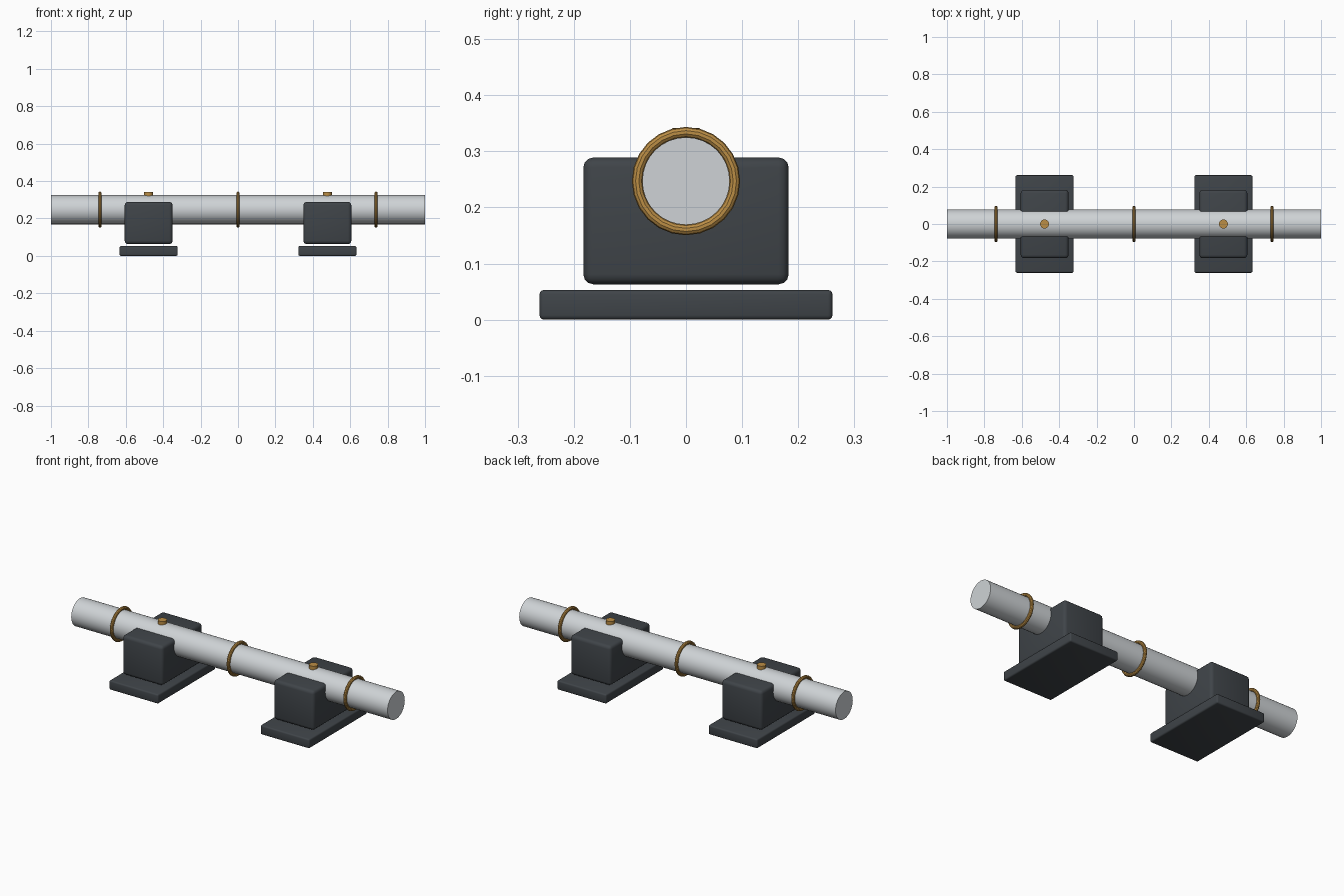
import bpy
import math

if "Cube" in bpy.data.objects:
    bpy.data.objects.remove(bpy.data.objects["Cube"], do_unlink=True)


def material(name, rgb):
    mat = bpy.data.materials.new(name)
    mat.use_nodes = True
    mat.diffuse_color = (*rgb, 1)
    mat.node_tree.nodes["Principled BSDF"].inputs["Base Color"].default_value = (*rgb, 1)
    return mat


steel = material("pale steel", (0.62, 0.65, 0.67))
slate = material("dark slate", (0.05, 0.058, 0.066))
brass = material("brass", (0.5, 0.27, 0.06))


def finish(name, mat):
    obj = bpy.context.object
    obj.name = name
    obj.data.materials.append(mat)
    bpy.ops.object.shade_smooth_by_angle(angle=math.radians(35))
    return obj


def block(name, size, centre, bevel):
    bpy.ops.mesh.primitive_cube_add(size=1, location=centre)
    obj = bpy.context.object
    obj.scale = size
    bpy.ops.object.transform_apply(location=False, rotation=False, scale=True)
    mod = obj.modifiers.new("rounded edges", "BEVEL")
    mod.width = bevel
    mod.segments = 3
    bpy.ops.object.modifier_apply(modifier=mod.name)
    return finish(name, slate)


axis_z = 0.247
along_x = (0, math.pi / 2, 0)

# Long pipe
bpy.ops.mesh.primitive_cylinder_add(vertices=32, radius=0.078, depth=2,
                                    location=(0, 0, axis_z), rotation=along_x)
finish("pipe", steel)

# Brass bands around the pipe
for side, x in (("right", -0.738), ("middle", 0), ("left", 0.738)):
    bpy.ops.mesh.primitive_torus_add(major_radius=0.087, minor_radius=0.0095,
                                     major_segments=24, minor_segments=10,
                                     location=(x, 0, axis_z), rotation=along_x)
    finish(f"{side}_band", brass)

# Supports: foot plate, saddle block and a small cap on the pipe
for side, x in (("right", -0.478), ("left", 0.478)):
    block(f"{side}_foot_plate", (0.31, 0.522, 0.053), (x, 0, 0.0265), 0.008)
    block(f"{side}_saddle", (0.256, 0.366, 0.226), (x, 0, 0.176), 0.018)
    bpy.ops.mesh.primitive_cylinder_add(vertices=20, radius=0.024, depth=0.024,
                                        location=(x, 0, 0.33))
    finish(f"{side}_cap", brass)
